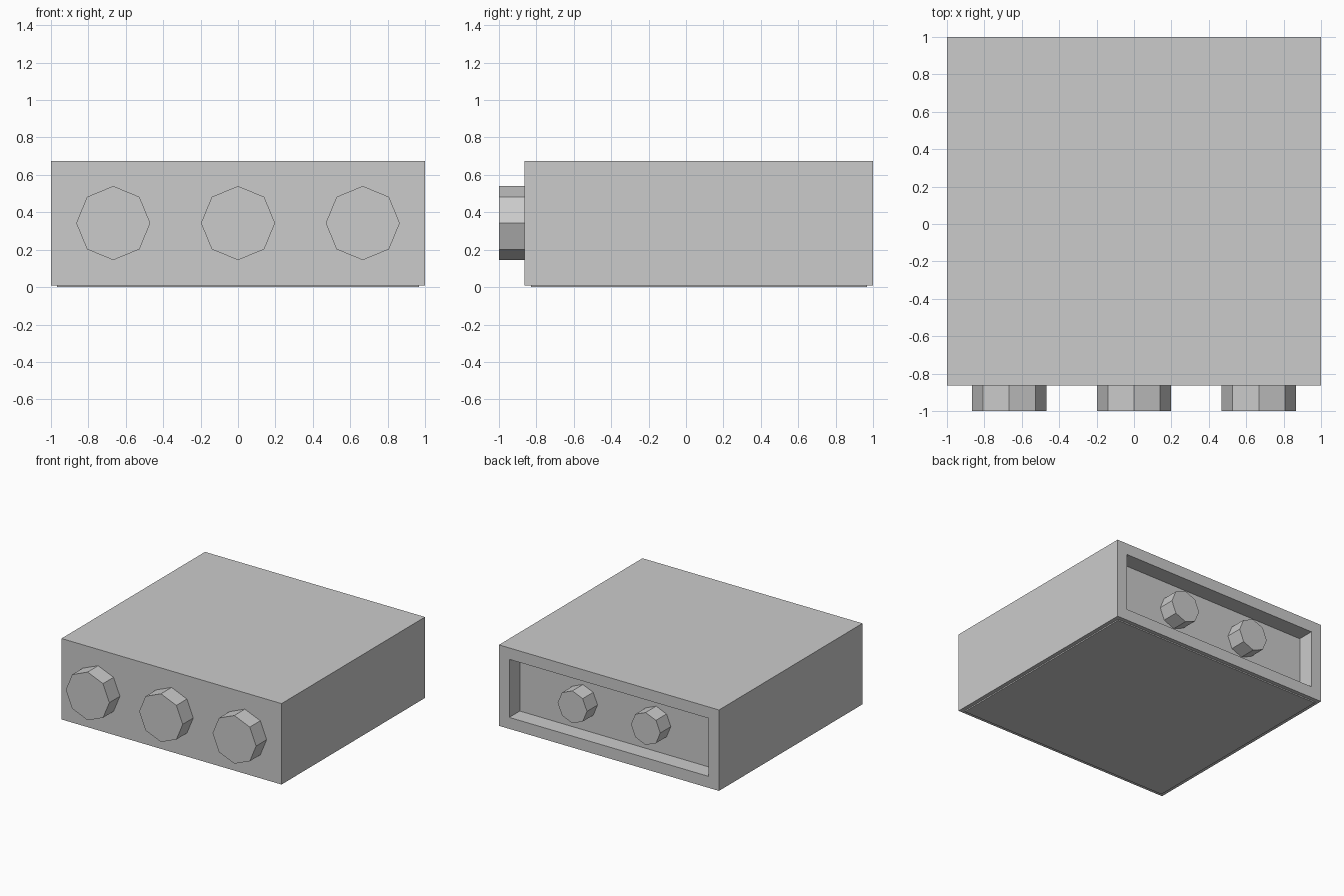
import bpy, bmesh
from math import pi
from mathutils import Matrix, Vector

cube = bpy.data.objects.get("Cube")
if cube:
    bpy.data.objects.remove(cube, do_unlink=True)

grey = bpy.data.materials.new("light_grey")
grey.use_nodes = True
COLOUR = (0.6, 0.6, 0.6, 1)
grey.diffuse_color = COLOUR
grey.node_tree.nodes["Principled BSDF"].inputs["Base Color"].default_value = COLOUR

FRONT, BACK = -0.863, 1.0
BOTTOM, TOP = 0.01, 0.675
MID = (BOTTOM + TOP) / 2
RIM = 0.133
DEPTH = 0.137


def finish(bm, name):
    bmesh.ops.recalc_face_normals(bm, faces=bm.faces)
    mesh = bpy.data.meshes.new(name)
    bm.to_mesh(mesh)
    bm.free()
    mesh.materials.append(grey)
    obj = bpy.data.objects.new(name, mesh)
    bpy.context.collection.objects.link(obj)
    return obj


def box(low, high):
    low, high = Vector(low), Vector(high)
    bm = bmesh.new()
    place = Matrix.Translation((low + high) / 2) @ Matrix.Diagonal((*(high - low), 1))
    bmesh.ops.create_cube(bm, size=1, matrix=place)
    return bm


def knob(name, x, radius, y_low, y_high):
    # Eight-sided stub lying along y, one corner pointing straight up
    bm = bmesh.new()
    place = Matrix.Translation((x, (y_low + y_high) / 2, MID)) @ Matrix.Rotation(pi / 2, 4, "X")
    bmesh.ops.create_cone(bm, cap_ends=True, segments=8, radius1=radius, radius2=radius,
                          depth=y_high - y_low, matrix=place)
    # Turn so that corners sit on the axes whatever the starting corner is
    corner = max(bm.verts, key=lambda v: v.co.z).co
    if abs(corner.x - x) > 0.01:
        bmesh.ops.rotate(bm, verts=bm.verts, cent=(x, 0, MID),
                         matrix=Matrix.Rotation(pi / 8, 3, "Y"))
    return finish(bm, name)


# Case with a recessed back panel
bm = box((-1, FRONT, BOTTOM), (1, BACK, TOP))
bm.normal_update()
back = max(bm.faces, key=lambda f: f.normal.y)
bmesh.ops.inset_region(bm, faces=[back], thickness=RIM)
panel = bmesh.ops.extrude_face_region(bm, geom=[back])["geom"]
bmesh.ops.translate(bm, vec=(0, -DEPTH, 0),
                    verts=[g for g in panel if isinstance(g, bmesh.types.BMVert)])
if back.is_valid:
    bmesh.ops.delete(bm, geom=[back], context="FACES_ONLY")
finish(bm, "case")

# Thin base plate
finish(box((-0.967, FRONT + 0.033, 0), (0.967, BACK - 0.033, BOTTOM)), "base_plate")

# Front knobs
for side, x in (("right", -0.667), ("middle", 0), ("left", 0.667)):
    knob("front_knob_" + side, x, 0.198, -1, FRONT)

# Back sockets, flush with the rim
for side, x in (("right", -0.333), ("left", 0.333)):
    knob("back_socket_" + side, x, 0.133, BACK - DEPTH, BACK)
